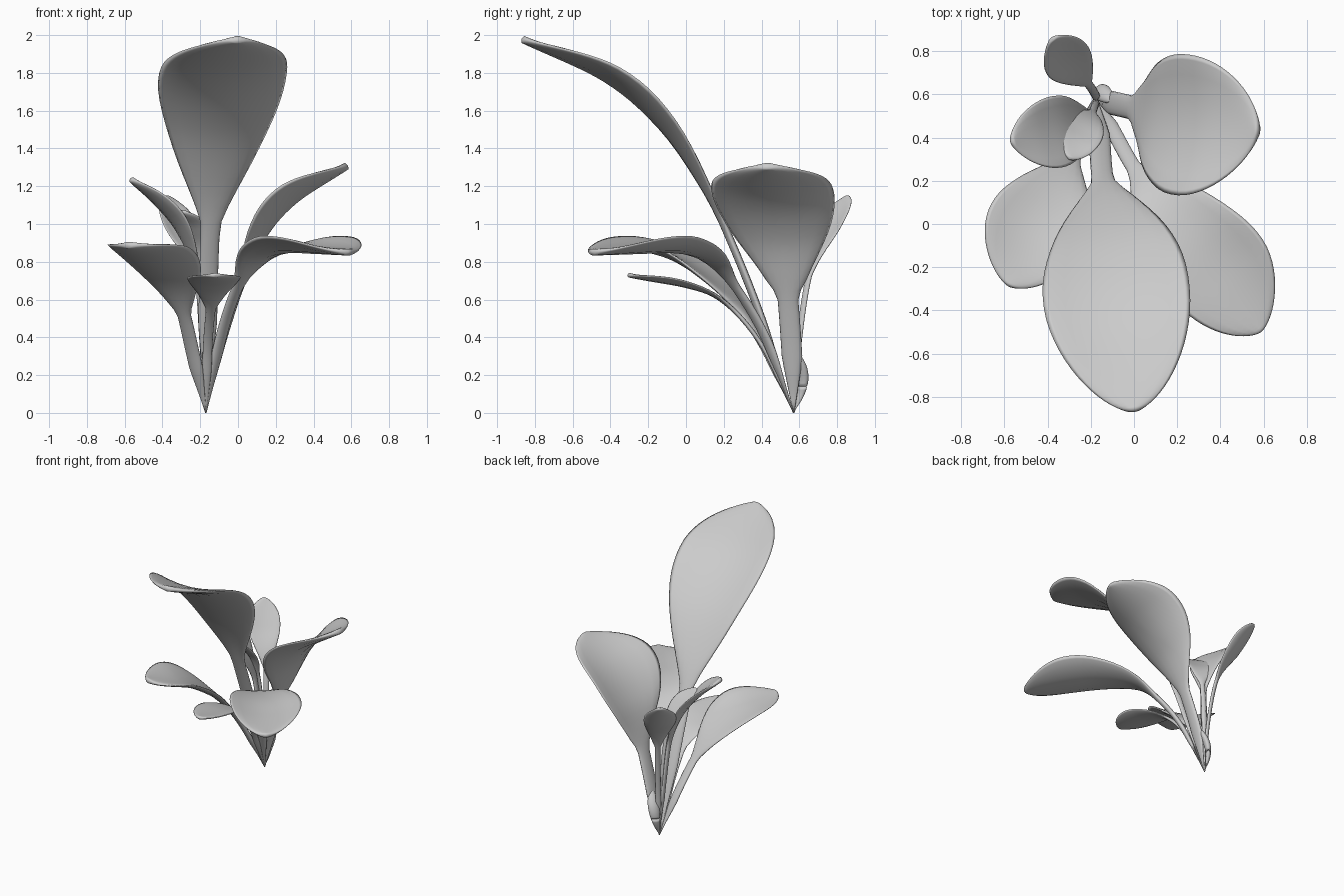
import bpy, bmesh, math
from mathutils import Vector

cube = bpy.data.objects.get("Cube")
if cube:
    bpy.data.objects.remove(cube, do_unlink=True)

leaf_grey = bpy.data.materials.new("leaf grey")
leaf_grey.use_nodes = True
leaf_grey.diffuse_color = (0.6, 0.6, 0.6, 1)
leaf_grey.node_tree.nodes["Principled BSDF"].inputs["Base Color"].default_value = (0.6, 0.6, 0.6, 1)

BASE = (-0.17, 0.57, 0.0)
RINGS = 40     # cross-sections along a leaf
HALF = 8       # steps across a leaf


def spine(points, t):
    """Point on a smooth curve, with t from 0 to 1 by distance along the points."""
    lengths = [(b - a).length for a, b in zip(points, points[1:])]
    d = t * sum(lengths)
    i = 0
    while i < len(lengths) - 1 and d > lengths[i]:
        d -= lengths[i]
        i += 1
    f = min(d / lengths[i], 1)
    a, b = points[i], points[i + 1]
    before = points[i - 1] if i else 2 * a - b
    after = points[i + 2] if i + 2 < len(points) else 2 * b - a
    return 0.5 * (2 * a + (b - before) * f
                  + (2 * before - 5 * a + 4 * b - after) * f ** 2
                  + (3 * a - before - 3 * b + after) * f ** 3)


def make_leaf(name, path, width, stem, start, cup, thick):
    """Sweep a cupped lens section along the path: narrow stalk, then rounded blade."""
    points = [Vector(p) for p in [BASE] + path]
    plan = points[-1] - points[len(points) // 2]
    side = Vector((0, 0, 1)).cross(Vector((plan.x, plan.y, 0))).normalized()
    bm = bmesh.new()
    rings = []
    for k in range(RINGS + 1):
        t = math.sin(k / RINGS * math.pi / 2)     # closer together at the tip
        centre = spine(points, t)
        tangent = spine(points, min(t + 0.01, 1)) - spine(points, max(t - 0.01, 0))
        normal = tangent.cross(side).normalized()
        if normal.z < 0:
            normal.negate()
        s = max(0, (t - start) / (1 - start))
        blade = max(0, math.sin(math.pi * s ** 1.5)) ** 0.62
        stalk = stem * min(1, 0.06 + t / 0.2) * (1 - s ** 2)
        half = max(0.5 * max(stalk, math.hypot(width * blade, stalk)), 0.004)
        depth = max(min(thick, half * 0.6) * min(1, 0.1 + t / 0.2), 0.003)
        ring = []
        for j in range(2 * HALF):
            a = math.pi * j / HALF
            u = math.cos(a)
            lift = cup * half * blade * (u * u - 0.3) + depth * math.sin(a)
            ring.append(bm.verts.new(centre + side * half * u + normal * lift))
        rings.append(ring)
    n = 2 * HALF
    for r, q in zip(rings, rings[1:]):
        for j in range(n):
            bm.faces.new((r[j], r[(j + 1) % n], q[(j + 1) % n], q[j]))
    bm.faces.new(rings[0])
    bm.faces.new(rings[-1])
    bmesh.ops.recalc_face_normals(bm, faces=bm.faces)
    for f in bm.faces:
        f.smooth = True
    mesh = bpy.data.meshes.new(name)
    bm.to_mesh(mesh)
    bm.free()
    mesh.materials.append(leaf_grey)
    bpy.context.collection.objects.link(bpy.data.objects.new(name, mesh))


# Large leaves
make_leaf("tall_front_leaf",
          [(-.16, .4, .5), (-.15, .25, .88), (-.13, .1, 1.2), (-.1, -.12, 1.53),
           (-.07, -.42, 1.79), (0, -.87, 1.98)], .68, .1, .4, .2, .02)
make_leaf("left_leaf",
          [(-.1, .56, .32), (.02, .53, .7), (.12, .49, .95),
           (.29, .45, 1.15), (.58, .43, 1.31)], .65, .11, .38, .25, .02)
make_leaf("front_left_leaf",
          [(-.09, .42, .4), (0, .26, .67), (.1, .13, .82), (.25, -.05, .88),
           (.42, -.25, .88), (.59, -.5, .85)], .5, .07, .42, .3, .018)
make_leaf("front_right_leaf",
          [(-.24, .43, .32), (-.3, .27, .57), (-.37, .12, .73),
           (-.47, -.05, .84), (-.58, -.29, .89)], .47, .08, .42, .22, .018)

# Small leaves
make_leaf("right_leaf",
          [(-.19, .54, .4), (-.22, .5, .75), (-.3, .45, .97),
           (-.42, .41, 1.12), (-.57, .38, 1.24)], .33, .05, .5, .22, .015)
make_leaf("low_front_leaf",
          [(-.16, .4, .36), (-.14, .2, .59), (-.13, 0, .68), (-.12, -.31, .73)],
          .28, .05, .5, .18, .012)
make_leaf("inner_leaf",
          [(-.18, .55, .5), (-.2, .5, .82), (-.25, .41, .98), (-.3, .3, 1.07)],
          .2, .035, .62, .2, .012)
make_leaf("back_leaf",
          [(-.18, .6, .4), (-.22, .66, .76), (-.31, .76, .98), (-.38, .86, 1.15)],
          .23, .04, .58, .2, .012)

# Swollen foot of the left leaf's stalk
make_leaf("stalk_sheath", [(-.17, .61, .12), (-.15, .61, .22), (-.1, .57, .34)],
          .08, .03, .05, 0, .03)
